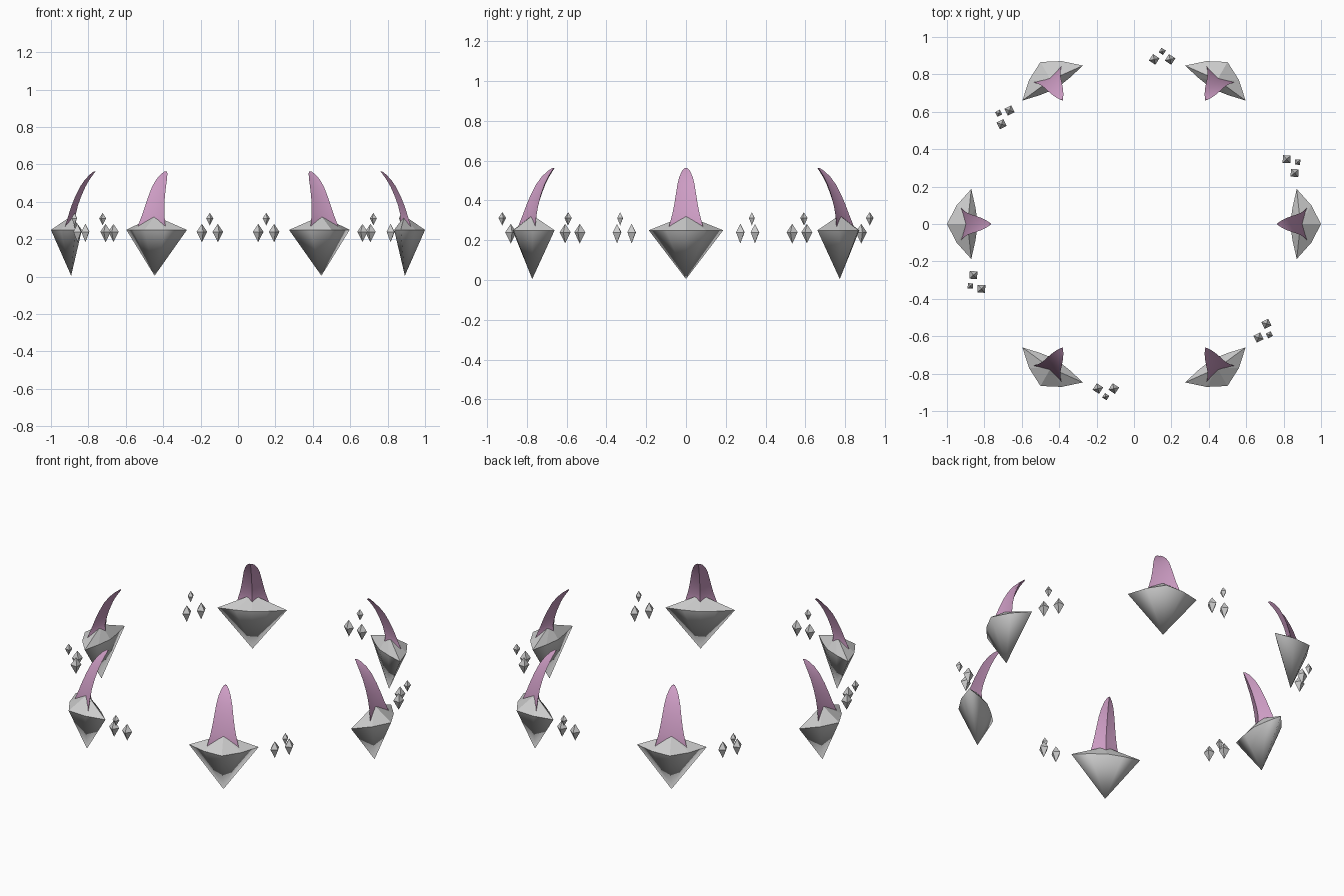
import bpy, bmesh, math
from mathutils import Vector, Matrix

if "Cube" in bpy.data.objects:
    bpy.data.objects.remove(bpy.data.objects["Cube"])

pink = bpy.data.materials.new("horn_mauve")
pink.diffuse_color = (0.62, 0.34, 0.56, 1)
pink.use_nodes = True
pink.node_tree.nodes["Principled BSDF"].inputs["Base Color"].default_value = pink.diffuse_color


def finish(bm, name, angle, mat=None):
    bm.transform(Matrix.Rotation(angle, 4, 'Z'))
    bmesh.ops.recalc_face_normals(bm, faces=bm.faces)
    me = bpy.data.meshes.new(name)
    bm.to_mesh(me)
    bm.free()
    ob = bpy.data.objects.new(name, me)
    bpy.context.collection.objects.link(ob)
    if mat:
        me.materials.append(mat)
    return ob


def bipyramid(bm, ring, top, bottom, smooth_below=False):
    vs = [bm.verts.new(p) for p in ring]
    t, b = bm.verts.new(top), bm.verts.new(bottom)
    for i, v in enumerate(vs):
        w = vs[(i + 1) % len(vs)]
        bm.faces.new((v, w, t))
        bm.faces.new((w, v, b)).smooth = smooth_below


# Floating rock: kite-shaped rim, slightly bulged on the outside
def rock(angle):
    bm = bmesh.new()
    rim = [(1.0, 0), (0.948, 0.1), (0.87, 0.187), (0.848, 0.09),
           (0.835, 0), (0.848, -0.09), (0.87, -0.187), (0.948, -0.1)]
    bipyramid(bm, [(x, y, 0.25) for x, y in rim],
              (0.89, 0, 0.325), (0.892, 0, 0.005), True)
    return finish(bm, "floating_rock", angle)


# Horn: three-pointed star section swept up and inwards
# Each ring: height, outer radius, inner radius, half width
HORN = [(0.262, 0.926, 0.845, 0.087), (0.29, 0.918, 0.866, 0.08),
        (0.33, 0.906, 0.868, 0.069), (0.38, 0.890, 0.856, 0.059),
        (0.43, 0.870, 0.838, 0.051), (0.48, 0.845, 0.816, 0.043),
        (0.52, 0.817, 0.793, 0.033), (0.548, 0.790, 0.773, 0.020),
        (0.562, 0.772, 0.762, 0.008)]


def horn(angle):
    bm = bmesh.new()
    rings = []
    for z, out, inn, w in HORN:
        d = out - inn
        pts = [(out, w), (inn + 0.42 * d, w * 0.38), (inn, 0),
               (inn + 0.42 * d, -w * 0.38), (out, -w), (out - 0.25 * d, 0)]
        rings.append([bm.verts.new((x, y, z)) for x, y in pts])
    for a, b in zip(rings, rings[1:]):
        for i in range(6):
            j = (i + 1) % 6
            bm.faces.new((a[i], a[j], b[j], b[i]))
    bm.faces.new(rings[0])
    bm.faces.new(rings[-1])
    ob = finish(bm, "curved_horn", angle, pink)
    bpy.ops.object.select_all(action='DESELECT')
    ob.select_set(True)
    bpy.context.view_layer.objects.active = ob
    bpy.ops.object.shade_smooth_by_angle(angle=math.radians(22))


# Cluster of three little four-sided shards between the rocks
SHARDS = [(0.108, 0.88, 0.24, 1.0), (0.193, 0.88, 0.24, 1.0),
          (0.151, 0.923, 0.312, 0.68)]


def shards(angle):
    bm = bmesh.new()
    for x, y, z, s in SHARDS:
        c = Vector((x, y, z))
        ring = [c + Vector((math.cos(a), math.sin(a), 0)) * 0.029 * s
                for a in (math.radians(12 + 90 * i) for i in range(4))]
        bipyramid(bm, ring, c + Vector((0, 0, 0.042 * s)),
                  c - Vector((0, 0, 0.056 * s)))
    finish(bm, "small_shards", angle)


for k in range(6):
    a = math.radians(60 * k)
    rock(a)
    horn(a)
    shards(a)
